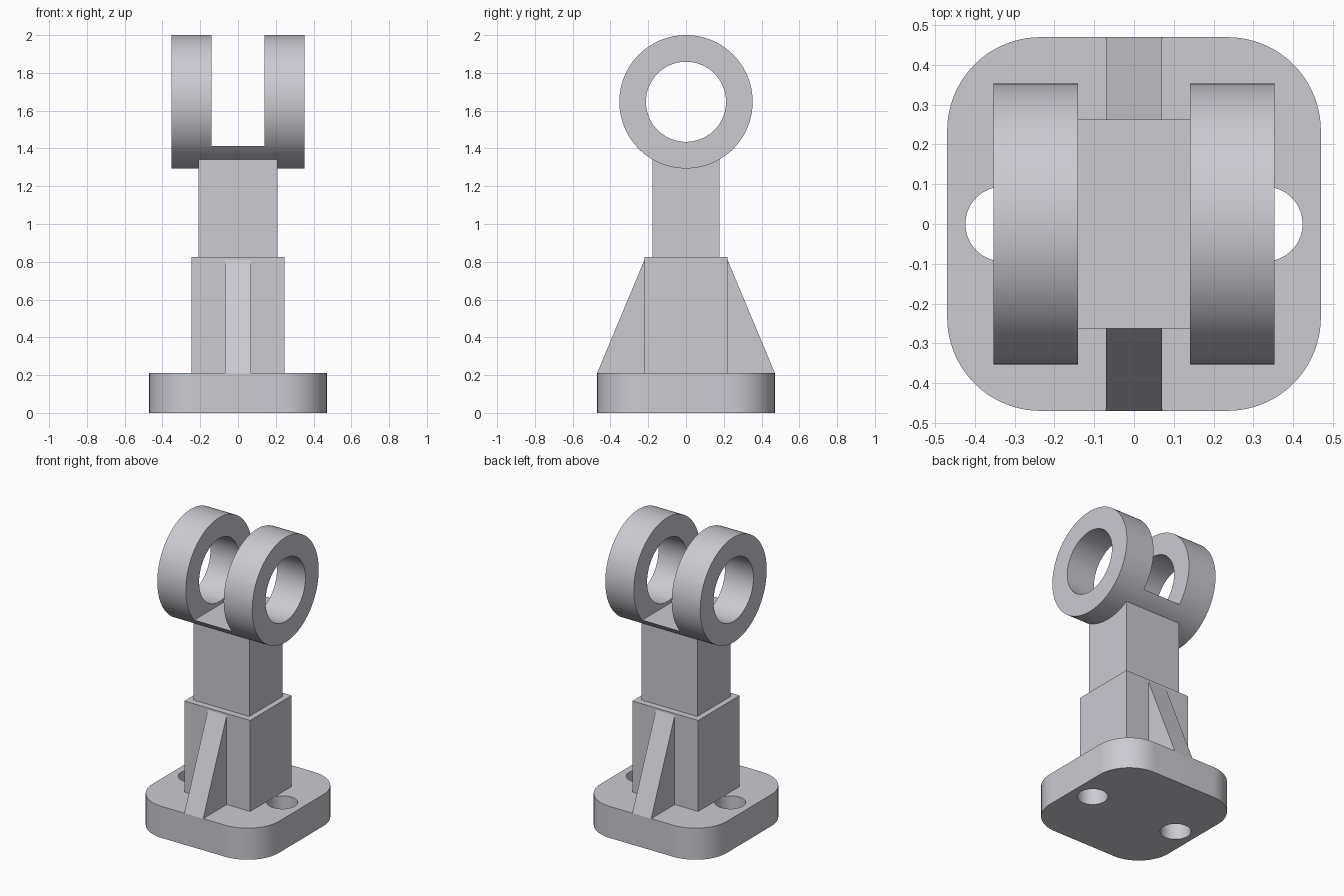
import bpy
import bmesh
from math import cos, sin, pi, sqrt, asin
from mathutils import Vector

cube = bpy.data.objects.get("Cube")
if cube:
    bpy.data.objects.remove(cube, do_unlink=True)

GREY = (0.58, 0.61, 0.64, 1.0)
steel = bpy.data.materials.new("light_grey_steel")
steel.use_nodes = True
steel.diffuse_color = GREY
steel.node_tree.nodes["Principled BSDF"].inputs["Base Color"].default_value = GREY

# Main dimensions
BASE, BASE_TOP, CORNER = 0.47, 0.212, 0.235
BLOCK_X, BLOCK_Y, BLOCK_TOP = 0.245, 0.22, 0.824
SHAFT_X, SHAFT_Y = 0.208, 0.177
EYE_Z, EYE_R, BORE_R = 1.647, 0.353, 0.212
SLOT_X, SLOT_Z = 0.141, 1.412
RIB_X, RIB_TOP = 0.07, 0.81


def arc(cx, cy, r, start, end, steps):
    return [(cx + r * cos(start + (end - start) * i / steps),
             cy + r * sin(start + (end - start) * i / steps)) for i in range(steps + 1)]


def circle(cx, cy, r, steps=96):
    return arc(cx, cy, r, 0, 2 * pi, steps)[:-1]


def rectangle(hx, hy):
    return [(-hx, -hy), (hx, -hy), (hx, hy), (-hx, hy)]


def prism(name, outline, low, high, axis="z"):
    """Extrude an outline along z, or a (y, z) outline along x."""
    bm = bmesh.new()
    place = (lambda a, b, t: (a, b, t)) if axis == "z" else (lambda a, b, t: (t, a, b))
    face = bm.faces.new([bm.verts.new(place(a, b, low)) for a, b in outline])
    made = bmesh.ops.extrude_face_region(bm, geom=[face])["geom"]
    verts = [v for v in made if isinstance(v, bmesh.types.BMVert)]
    bmesh.ops.translate(bm, verts=verts, vec=Vector(place(0, 0, high - low)))
    bmesh.ops.recalc_face_normals(bm, faces=bm.faces)
    mesh = bpy.data.meshes.new(name)
    bm.to_mesh(mesh)
    bm.free()
    mesh.materials.append(steel)
    obj = bpy.data.objects.new(name, mesh)
    bpy.context.collection.objects.link(obj)
    return obj


def activate(obj):
    bpy.ops.object.select_all(action="DESELECT")
    obj.select_set(True)
    bpy.context.view_layer.objects.active = obj


def drill(obj, cutter):
    mod = obj.modifiers.new("hole", "BOOLEAN")
    mod.operation = "DIFFERENCE"
    mod.solver = "EXACT"
    mod.object = cutter
    activate(obj)
    bpy.ops.object.modifier_apply(modifier=mod.name)
    bpy.data.objects.remove(cutter, do_unlink=True)


def smooth(obj):
    activate(obj)
    bpy.ops.object.shade_smooth_by_angle(angle=pi / 6)


# Rounded base plate with two bolt holes
inner = BASE - CORNER
outline = []
for i, (sx, sy) in enumerate([(1, 1), (-1, 1), (-1, -1), (1, -1)]):
    outline += arc(sx * inner, sy * inner, CORNER, i * pi / 2, (i + 1) * pi / 2, 24)
base = prism("base_plate", outline, 0, BASE_TOP)
for side in (-1, 1):
    drill(base, prism("bolt_hole_cutter", circle(side * 0.33, 0, 0.094, 64), -0.1, 0.4))
smooth(base)

# Stepped column
prism("lower_block", rectangle(BLOCK_X, BLOCK_Y), BASE_TOP, BLOCK_TOP)
prism("upper_shaft", rectangle(SHAFT_X, SHAFT_Y), BLOCK_TOP, 1.37)

# Sloping ribs on the front and back
for side, label in ((-1, "front"), (1, "back")):
    rib = [(side * BASE, BASE_TOP), (side * BLOCK_Y, RIB_TOP), (side * BLOCK_Y, BASE_TOP)]
    prism(label + "_rib", rib, -RIB_X, RIB_X, "x")

# Pair of clevis eyes
for side, label in ((-1, "right"), (1, "left")):
    low, high = sorted((side * SLOT_X, side * EYE_R))
    eye = prism(label + "_eye", circle(0, EYE_Z, EYE_R, 128), low, high, "x")
    drill(eye, prism("bore_cutter", circle(0, EYE_Z, BORE_R), low - 0.1, high + 0.1, "x"))
    smooth(eye)

# Curved web joining the eyes, flat on top
tilt = asin((EYE_Z - SLOT_Z) / EYE_R)
web = prism("web", arc(0, EYE_Z, EYE_R, pi + tilt, 2 * pi - tilt, 48), -SLOT_X, SLOT_X, "x")
smooth(web)
